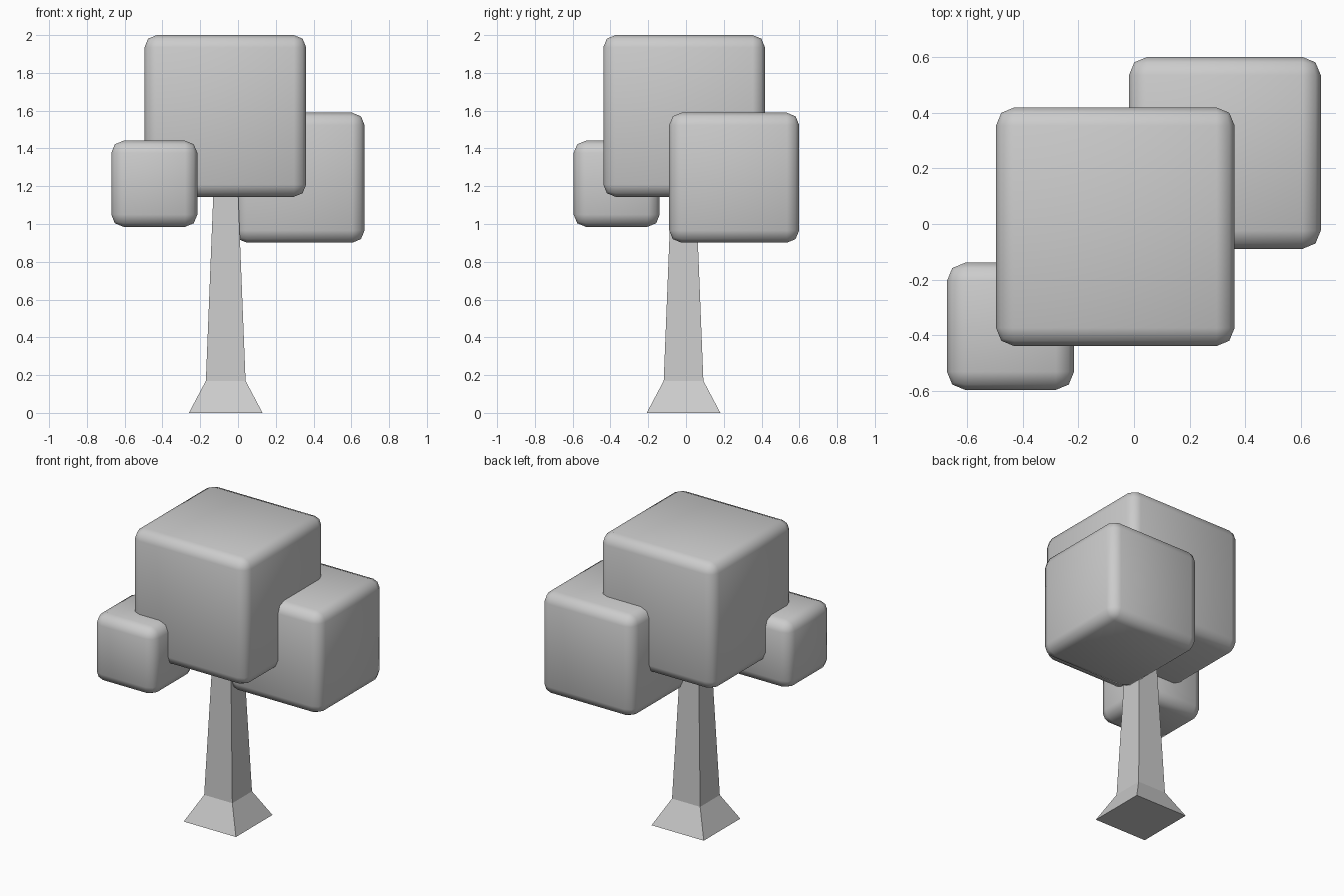
import bpy
import bmesh
from mathutils import Matrix, Vector

cube = bpy.data.objects.get("Cube")
if cube:
    bpy.data.objects.remove(cube, do_unlink=True)

# Single matte grey for the whole tree
grey = bpy.data.materials.new("light_grey")
grey.use_nodes = True
grey.diffuse_color = (0.6, 0.6, 0.6, 1)
grey.node_tree.nodes["Principled BSDF"].inputs["Base Color"].default_value = (0.6, 0.6, 0.6, 1)


def add_object(name, bm, location, smooth):
    bmesh.ops.recalc_face_normals(bm, faces=bm.faces)
    for face in bm.faces:
        face.smooth = smooth
    mesh = bpy.data.meshes.new(name)
    bm.to_mesh(mesh)
    bm.free()
    mesh.materials.append(grey)
    obj = bpy.data.objects.new(name, mesh)
    obj.location = location
    bpy.context.collection.objects.link(obj)
    return obj


def foliage_block(name, center, size):
    """Cube with rounded edges, smooth shaded."""
    bm = bmesh.new()
    bmesh.ops.create_cube(bm, size=size)
    bmesh.ops.bevel(bm, geom=bm.edges[:], offset=0.065, segments=2,
                    profile=0.5, affect='EDGES')
    add_object(name, bm, center, True)


def square_trunk(name, center, profile):
    """Loft square rings given as (half width, height)."""
    bm = bmesh.new()
    corners = [(-1, -1), (1, -1), (1, 1), (-1, 1)]
    rings = [[bm.verts.new((x * half, y * half, z)) for x, y in corners]
             for half, z in profile]
    for low, high in zip(rings, rings[1:]):
        for i in range(4):
            j = (i + 1) % 4
            bm.faces.new((low[i], low[j], high[j], high[i]))
    bm.faces.new(rings[0][::-1])
    bm.faces.new(rings[-1])
    add_object(name, bm, center, False)


# Trunk with flared foot
square_trunk("trunk", (-0.065, -0.013, 0), [(0.195, 0), (0.105, 0.17), (0.062, 1.25)])

# Foliage
foliage_block("foliage_top", (-0.067, -0.01, 1.572), 0.856)
foliage_block("foliage_left", (0.326, 0.255, 1.245), 0.688)
foliage_block("foliage_right", (-0.443, -0.367, 1.213), 0.456)
